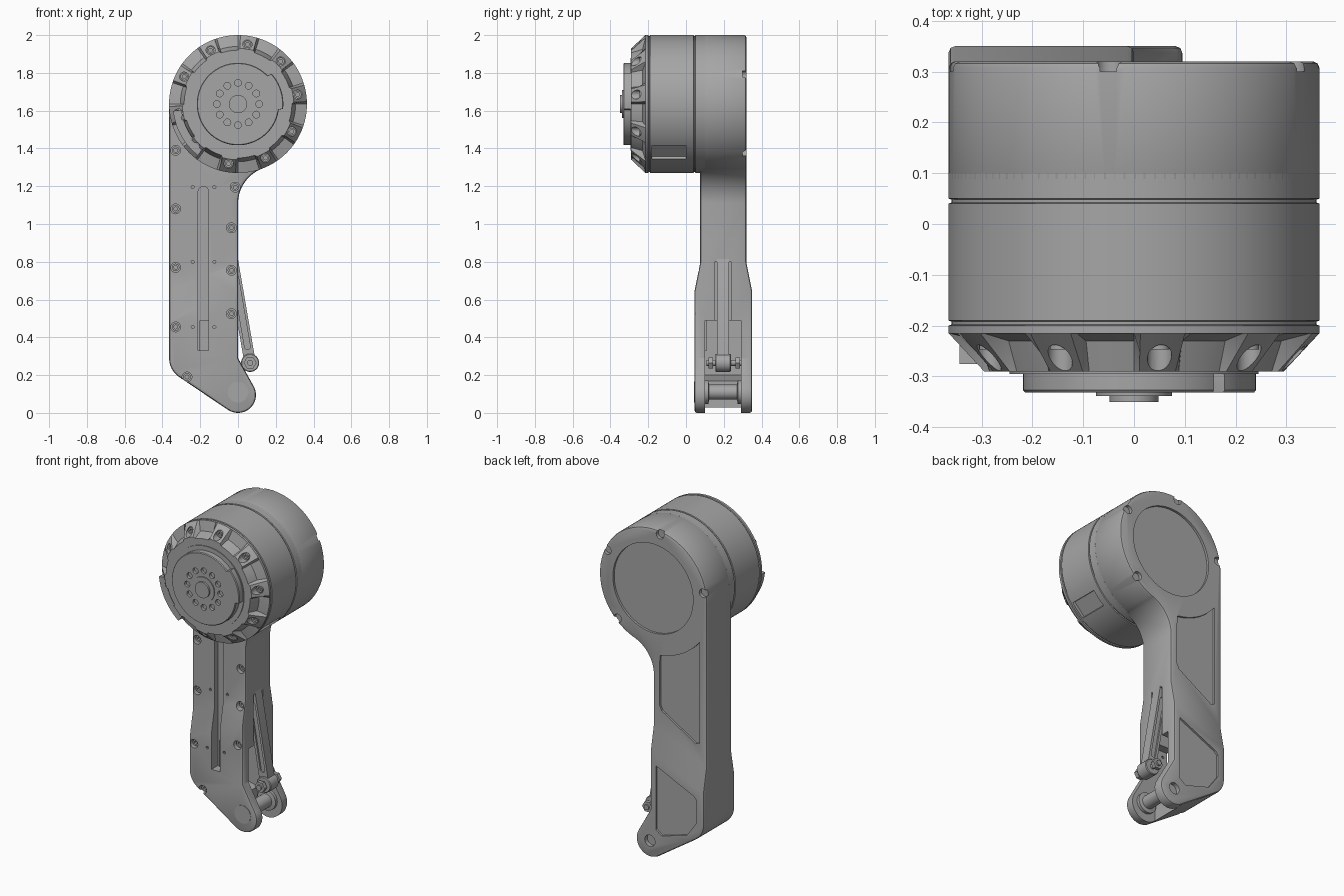
import bpy, bmesh
from math import sin, cos, radians, hypot
from mathutils import Vector

if "Cube" in bpy.data.objects:
    bpy.data.objects.remove(bpy.data.objects["Cube"], do_unlink=True)

grey = bpy.data.materials.new("machined grey")
grey.use_nodes = True
COLOUR = (0.38, 0.38, 0.38, 1)
grey.diffuse_color = COLOUR
grey.node_tree.nodes["Principled BSDF"].inputs["Base Color"].default_value = COLOUR

MZ, MR = 1.635, 0.365          # motor axis height and radius


def arc(cx, cz, r, a0=0, a1=360, n=24):
    """Points on an arc in the xz plane; a full circle omits its repeated end."""
    count = n if abs(a1 - a0) == 360 else n + 1
    steps = [radians(a0 + (a1 - a0) * i / n) for i in range(count)]
    return [(cx + r * cos(a), cz + r * sin(a)) for a in steps]


def capsule(p, q, r0, r1):
    d = Vector(q) - Vector(p)
    a = Vector((1, 0)).angle_signed(d) * -57.29578
    return arc(*q, r1, a - 90, a + 90, 10) + arc(*p, r0, a + 90, a + 270, 10)


def polar(r, a):
    return r * cos(radians(a)), MZ + r * sin(radians(a))


def prism(bm, pts, y0, y1):
    front = [bm.verts.new((x, y0, z)) for x, z in pts]
    back = [bm.verts.new((x, y1, z)) for x, z in pts]
    bm.faces.new(front)
    bm.faces.new(back[::-1])
    for i in range(len(pts)):
        bm.faces.new((front[i - 1], back[i - 1], back[i], front[i]))


def lathe(bm, profile, cx=0, cz=MZ, n=96):
    """Revolve (radius, y) pairs about a y axis; profile may depend on the angle."""
    rings = []
    for i in range(n):
        a = 360 * i / n
        pts = profile(a) if callable(profile) else profile
        rings.append([bm.verts.new((cx + r * cos(radians(a)), y, cz + r * sin(radians(a))))
                      for r, y in pts])
    for i in range(n):
        for j in range(len(rings[0]) - 1):
            bm.faces.new((rings[i - 1][j], rings[i][j], rings[i][j + 1], rings[i - 1][j + 1]))


def make(name, bm):
    bmesh.ops.remove_doubles(bm, verts=bm.verts, dist=1e-5)
    bmesh.ops.recalc_face_normals(bm, faces=bm.faces)
    me = bpy.data.meshes.new(name)
    bm.to_mesh(me)
    bm.free()
    me.materials.append(grey)
    ob = bpy.data.objects.new(name, me)
    bpy.context.collection.objects.link(ob)
    return ob


def bake(ob):
    bpy.context.view_layer.update()
    dg = bpy.context.evaluated_depsgraph_get()
    me = bpy.data.meshes.new_from_object(ob.evaluated_get(dg))
    ob.modifiers.clear()
    ob.data = me


def cut(ob, prisms):
    bm = bmesh.new()
    for p in prisms:
        prism(bm, *p)
    tool = make("cutter", bm)
    mod = ob.modifiers.new("cut", "BOOLEAN")
    mod.operation, mod.solver, mod.object = "DIFFERENCE", "EXACT", tool
    bake(ob)
    bpy.data.objects.remove(tool, do_unlink=True)


def screws(name, spots, r):
    """Socket head screws facing the front, at (x, y, z)."""
    bm = bmesh.new()
    for x, y, z in spots:
        lathe(bm, [(0, y + .012), (r * .5, y + .012), (r * .5, y), (r, y), (r, y + .03)], x, z, 16)
    return make(name, bm)


# Motor body: pocketed front cone, grooves, side port
def motor_profile(a):
    pocket = abs((a - 9) % 36 - 18) <= 9
    nose = [(.285, -.29), (.305, -.23)] if pocket else [(.295, -.29), (.33, -.2525)]
    rest = [(0, -.29)] + nose + [(MR, -.215)]
    for y in (-.195, .045):
        rest += [(MR, y - .005), (.359, y - .003), (.359, y + .003), (MR, y + .005)]
    return rest + [(MR, .1), (.355, .11), (0, .11)]


bm = bmesh.new()
lathe(bm, motor_profile, n=180)
motor = make("motor_body", bm)
ring = [polar(.32, 9 + 36 * i) for i in range(10)]
port = [polar(hypot(d, t), -45 + s * 8) for d, t, s in
        ((.345, .048, -1), (.4, .048, -1), (.4, .048, 1), (.345, .048, 1))]
cut(motor, [(arc(*p, .024, n=20), -.32, -.235) for p in ring] + [(port, -.18, 0)])
screws("motor_screws", [(x, -.247, z) for x, z in ring], .02)

# Cable guard across the lower left of the cone
bm = bmesh.new()
prism(bm, arc(0, MZ, .345, 186, 232, 14) + arc(0, MZ, .3, 232, 186, 14), -.275, -.22)
make("cable_guard", bm)

# Output flange with bolt circle
bm = bmesh.new()
lathe(bm, [(0, -.28), (.245, -.28), (.245, -.295), (0, -.295)])
make("flange_step", bm)


def flange_profile(a):
    r = .24 if a <= 42 or a >= 354 else .218
    return [(0, -.285), (r, -.285), (r, -.327), (r - .004, -.332), (0, -.332)]


bm = bmesh.new()
lathe(bm, flange_profile, n=180)
flange = make("output_flange", bm)
cut(flange, [(arc(*polar(.112, 30 * i), .018, n=16), -.36, -.315) for i in range(12)])
bm = bmesh.new()
lathe(bm, [(0, -.31), (.075, -.31), (.075, -.338), (.048, -.338), (.048, -.35), (0, -.35)], n=48)
make("output_hub", bm)

# Leg housing: teardrop outline, thicker below a slanted transition
outline = (arc(0, MZ, MR, 180, -69, 80) + arc(.2, 1.107, .2, 111, 180, 14)
           + [(0, .29)] + arc(0, .095, .095, 28, -122, 20)
           + [(-.275, .165)] + arc(-.245, .29, .12, 235, 180, 6))
bm = bmesh.new()
prism(bm, outline, .075, .32)
LOW, HIGH, SLANT = .65, .8, .45
for level in (LOW, HIGH):
    bmesh.ops.bisect_plane(bm, geom=bm.verts[:] + bm.edges[:] + bm.faces[:],
                           plane_co=(0, 0, level), plane_no=(-SLANT, 0, 1))
for v in bm.verts:
    t = min(1, max(0, (HIGH - v.co.z + SLANT * v.co.x) / (HIGH - LOW)))
    v.co.y += .03 * t * (1 if v.co.y > .2 else -1)
leg = make("leg_housing", bm)
bev = leg.modifiers.new("bevel", "BEVEL")
bev.width, bev.segments, bev.limit_method, bev.angle_limit = .024, 2, "ANGLE", radians(50)
bake(leg)

# Front groove, screw pockets and pin holes
front_screws = [(-.33, z) for z in (1.39, 1.08, .77, .455)] + [(-.27, .19), (-.015, 1.195)]
front_screws += [(-.035, z) for z in (.98, .755, .525)]
seats = [(x, .062 if z < .6 else .092, z) for x, z in front_screws]
pins = [(x, z) for x in (-.24, -.125) for z in (1.195, .8, .455)]
groove = arc(-.183, 1.17, .028, 0, 180, 12) + [(-.211, .33), (-.155, .33)]
cuts = [(arc(x, z, .026, n=20), 0, y + .012) for x, y, z in seats]
cuts += [(arc(*p, .008, n=10), 0, .1) for p in pins]
cuts.append((groove, 0, .108))

# Rear recesses, rim notches and axle counterbore
upper = arc(0, MZ, .4, 218, 263, 12) + [(-.045, 1.19), (-.045, .93), (-.06, .9), (-.29, .76), (-.315, .77)]
lower = [(-.04, .57), (-.3, .45), (-.315, .43), (-.315, .29), (-.25, .2), (-.08, .15), (-.04, .18), (-.04, .29)]
cuts += [(arc(0, MZ, .272, n=72), .306, .4), (upper, .308, .4), (lower, .338, .4)]
cuts += [(arc(*polar(.345, a), .026, n=20), .3, .4) for a in (98, 26, -46, 170)]
cuts.append((arc(0, .1, .035, n=24), .325, .4))
cut(leg, cuts)
screws("leg_screws", seats, .02)

# Fork opening for the linkage, and a narrow slot for the rod
cut(leg, [([(-.2, .49), (-.2, .2), (-.07, .17), (-.07, -.1), (.3, -.1), (.3, .49)], .1, .292)])
cut(leg, [([(-.12, .4), (.2, .4), (.2, .8), (-.12, .8)], .15, .24)])

# Push rod with a recessed web
EYE, TOP = (.064, .265), (-.035, .84)
bm = bmesh.new()
prism(bm, capsule(EYE, TOP, .03, .03), .165, .228)
rod = make("push_rod", bm)
cut(rod, [(capsule((.05, .35), (-.015, .73), .015, .015), y, y + .04) for y in (.135, .218)])
bm = bmesh.new()
lathe(bm, [(0, .155), (.044, .155), (.048, .16), (.048, .232), (.044, .237), (0, .237)], *EYE, 36)
make("rod_eye", bm)
bm = bmesh.new()
prism(bm, arc(*EYE, .016, n=20), .108, .295)
make("rod_pin", bm)
bm = bmesh.new()
for y0, y1 in ((.118, .142), (.262, .285)):
    prism(bm, arc(*EYE, .034, n=6), y0, y1)
make("rod_nuts", bm)

# Foot axle with end flanges and a front cap
bm = bmesh.new()
lathe(bm, [(0, .09), (.062, .09), (.062, .118), (.04, .122), (.04, .27),
           (.062, .274), (.062, .3), (0, .3)], 0, .11, 40)
make("foot_axle", bm)
bm = bmesh.new()
lathe(bm, [(0, .06), (.055, .06), (.055, .043), (0, .043)], 0, .11, 40)
make("axle_cap", bm)

for ob in bpy.context.scene.objects:
    if ob.type == "MESH":
        ob.select_set(True)
        bpy.context.view_layer.objects.active = ob
bpy.ops.object.shade_smooth_by_angle(angle=radians(28))
